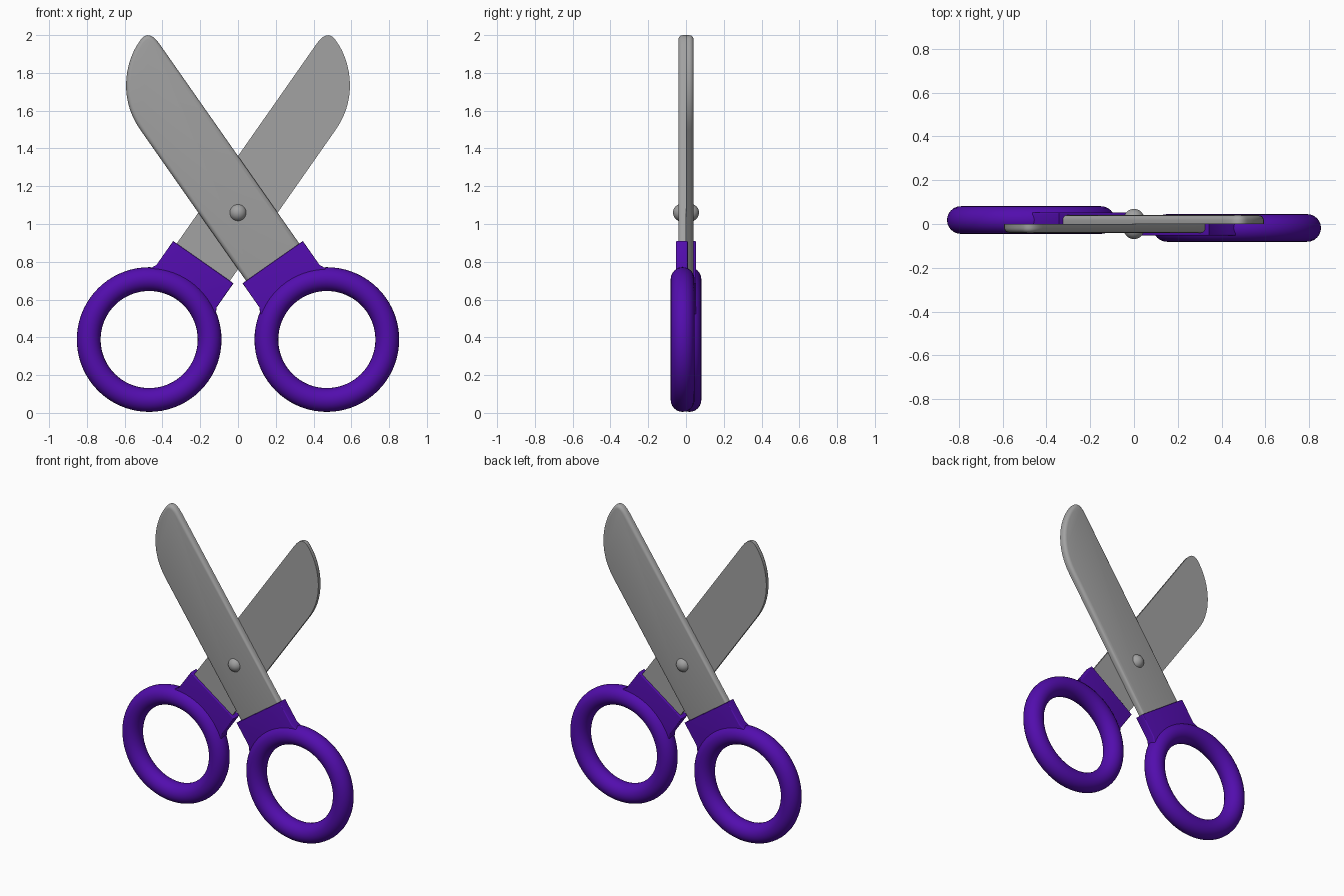
import bpy, bmesh, math
from mathutils import Matrix, Vector
from mathutils.geometry import interpolate_bezier

cube = bpy.data.objects.get("Cube")
if cube:
    bpy.data.objects.remove(cube, do_unlink=True)


def material(name, rgb):
    m = bpy.data.materials.new(name)
    m.use_nodes = True
    m.diffuse_color = (*rgb, 1)
    m.node_tree.nodes["Principled BSDF"].inputs["Base Color"].default_value = (*rgb, 1)
    return m


steel = material("grey steel", (0.36, 0.36, 0.36))
plastic = material("purple plastic", (0.085, 0.004, 0.42))
PIVOT_Z = 1.06


def finish(obj, name, mat, matrix, angle=40):
    obj.name = name
    obj.data.materials.append(mat)
    obj.matrix_world = matrix
    obj.data.shade_smooth()
    obj.data.set_sharp_from_angle(angle=math.radians(angle))


def plate(name, outline, y_front, y_back, bevel, mat, matrix, both=False):
    """Extrude an outline of (across, along) points and round its face rims."""
    bm = bmesh.new()
    face = bm.faces.new([bm.verts.new((u, y_front, v)) for u, v in outline])
    ext = bmesh.ops.extrude_face_region(bm, geom=[face], use_keep_orig=True)
    for v in [g for g in ext["geom"] if isinstance(g, bmesh.types.BMVert)]:
        v.co.y = y_back
    bmesh.ops.recalc_face_normals(bm, faces=bm.faces)
    rim = [e for e in bm.edges
           if abs(e.verts[0].co.y - e.verts[1].co.y) < 1e-5
           and (both or abs(e.verts[0].co.y - y_front) < 1e-5)]
    bmesh.ops.bevel(bm, geom=rim, offset=bevel, segments=4, profile=0.5,
                    affect='EDGES', clamp_overlap=False)
    mesh = bpy.data.meshes.new(name)
    bm.to_mesh(mesh)
    bm.free()
    obj = bpy.data.objects.new(name, mesh)
    bpy.context.collection.objects.link(obj)
    finish(obj, name, mat, matrix)


def curve(points, steps):
    return [p.xy for p in interpolate_bezier(*[Vector((u, v, 0)) for u, v in points], steps)]


# Blade: straight sides, curved back and small round tip
blade = [(0.172, -0.45), (-0.172, -0.45)]
blade += curve([(-0.172, 0.66), (-0.172, 0.86), (-0.03, 1.0), (0.096, 1.043)], 16)
blade += curve([(0.096, 1.043), (0.135, 1.06), (0.172, 1.05), (0.172, 0.97)], 9)[1:]

# Collar: flares slightly into the ring and ends inside its tube
RING_V = -0.82
collar = [(-0.21, -0.505), (-0.195, -0.475), (-0.195, -0.32),
          (0.195, -0.32), (0.195, -0.475), (0.21, -0.505)]
for i in range(9):
    a = math.radians(50 + 10 * i)
    collar.append((0.32 * math.cos(a), RING_V + 0.32 * math.sin(a)))

# Two identical halves, each turned half a circle about the upright axis
for side, turn in (("front", 0), ("back", math.pi)):
    place = (Matrix.Rotation(turn, 4, 'Z') @ Matrix.Translation((0, 0, PIVOT_Z))
             @ Matrix.Rotation(math.radians(-35), 4, 'Y'))
    plate(side + "_blade", blade, -0.04, -0.001, 0.022, steel, place)
    plate(side + "_collar", collar, -0.053, 0.01, 0.006, plastic, place, both=True)

    # Finger ring
    bpy.ops.mesh.primitive_torus_add(major_radius=0.32, minor_radius=0.063,
                                     major_segments=72, minor_segments=24)
    finish(bpy.context.object, side + "_finger_ring", plastic,
           place @ Matrix.Translation((0, -0.018, RING_V))
           @ Matrix.Rotation(math.pi / 2, 4, 'X'), 180)

    # Rivet head
    bpy.ops.mesh.primitive_uv_sphere_add(radius=0.047, segments=32, ring_count=16)
    finish(bpy.context.object, side + "_rivet", steel,
           place @ Matrix.Translation((0, -0.022, 0)), 180)
